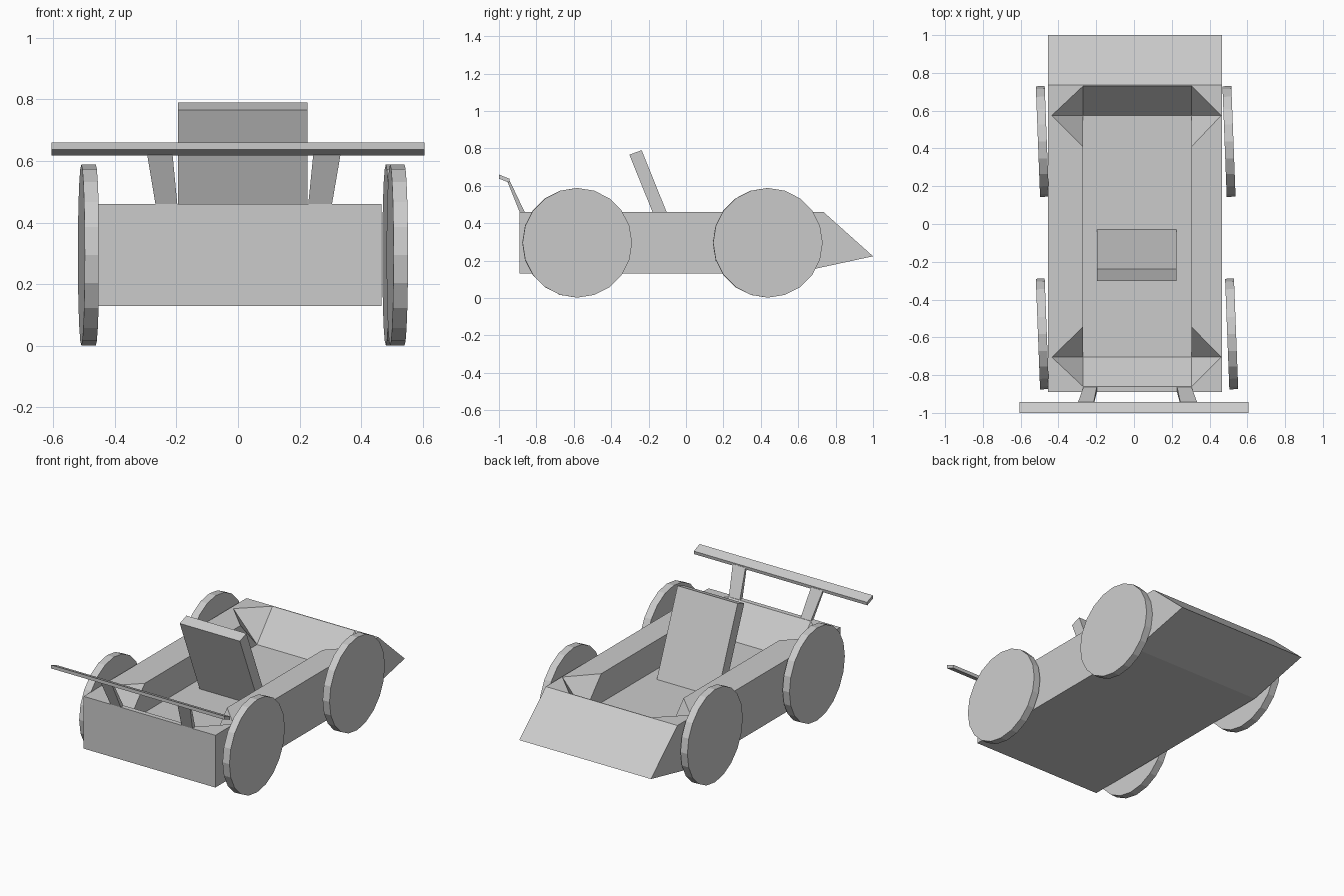
import bpy, bmesh
from math import radians, pi
from mathutils import Matrix

if "Cube" in bpy.data.objects:
    bpy.data.objects.remove(bpy.data.objects["Cube"])


def finish(name, bm):
    bmesh.ops.recalc_face_normals(bm, faces=bm.faces)
    me = bpy.data.meshes.new(name)
    bm.to_mesh(me)
    bm.free()
    ob = bpy.data.objects.new(name, me)
    bpy.context.collection.objects.link(ob)
    return ob


def loft(name, ring_a, ring_b):
    """Closed solid between two matching rings of points."""
    bm = bmesh.new()
    a = [bm.verts.new(p) for p in ring_a]
    b = [bm.verts.new(p) for p in ring_b]
    bm.faces.new(a)
    bm.faces.new(b)
    for i in range(len(a)):
        j = (i + 1) % len(a)
        bm.faces.new((a[i], a[j], b[j], b[i]))
    return finish(name, bm)


def prism(name, profile, x0, x1):
    """Side profile (y, z) stretched across x."""
    return loft(name, [(x0, y, z) for y, z in profile],
                [(x1, y, z) for y, z in profile])


# Body tub: outer shell, rim with notched corners, sunken floor
RIM, FLOOR, BOTTOM = 0.46, 0.277, 0.13
shell = [(0.735, RIM), (1.0, 0.223), (0.57, BOTTOM), (-0.89, BOTTOM), (-0.89, RIM)]
bm = bmesh.new()
sides = []
for outer, inner, notch in ((-0.455, -0.27, -0.435), (0.465, 0.305, 0.462)):
    out = [bm.verts.new((outer, y, z)) for y, z in shell]
    edge = [bm.verts.new((x, y, RIM)) for x, y in (
        (inner, 0.73), (notch, 0.575), (inner, 0.41),
        (inner, -0.545), (notch, -0.705), (inner, -0.86))]
    low = [bm.verts.new((inner, y, FLOOR)) for y in (0.575, -0.705)]
    sides.append((out, edge, low))
    bm.faces.new(out)                                    # outer side
    bm.faces.new([out[0]] + edge + [out[4]])             # side rim
    bm.faces.new((edge[2], edge[3], low[1], low[0]))     # inner side wall
    for a, b, c, f in ((0, 1, 2, low[0]), (3, 4, 5, low[1])):
        bm.faces.new((edge[a], edge[b], f))              # notched corners
        bm.faces.new((edge[b], edge[c], f))
(lo, le, ll), (ro, re, rl) = sides
for i in range(4):                                       # nose, underside, back
    bm.faces.new((lo[i], lo[i + 1], ro[i + 1], ro[i]))
for e, o, f in ((0, 0, 0), (5, 4, 1)):
    bm.faces.new((lo[o], ro[o], re[e], le[e]))           # end rims
    bm.faces.new((le[e], re[e], rl[f], ll[f]))           # sloped end walls
bm.faces.new((ll[0], ll[1], rl[1], rl[0]))               # floor
finish("body", bm)

# Reclined seat back
prism("seat", [(-0.03, FLOOR), (-0.237, 0.79), (-0.303, 0.766), (-0.105, FLOOR)],
      -0.195, 0.225)

# Rear wing and its two splayed struts
prism("wing", [(-1.0, 0.66), (-0.943, 0.637), (-0.946, 0.617), (-1.0, 0.638)],
      -0.605, 0.605)


def strut_ring(x0, x1, y0, y1, z):
    return [(x0, y0, z), (x1, y0, z), (x1, y1, z), (x0, y1, z)]


for side, low, top in (("left", (-0.268, -0.197), (-0.296, -0.213)),
                       ("right", (0.228, 0.305), (0.245, 0.334))):
    loft(side + "_wing_strut", strut_ring(*low, -0.89, -0.863, RIM),
         strut_ring(*top, -0.957, -0.943, 0.628))

# Solid 20-sided wheels, all turned slightly about z
for name, x, y in (("front_left_wheel", -0.485, 0.437),
                   ("front_right_wheel", 0.503, 0.437),
                   ("rear_left_wheel", -0.485, -0.582),
                   ("rear_right_wheel", 0.517, -0.582)):
    bm = bmesh.new()
    bmesh.ops.create_cone(
        bm, cap_ends=True, segments=20, radius1=0.293, radius2=0.293, depth=0.047,
        matrix=Matrix.Translation((x, y, 0.295)) @ Matrix.Rotation(radians(2.2), 4, 'Z')
        @ Matrix.Rotation(pi / 2, 4, 'Y'))
    finish(name, bm)
